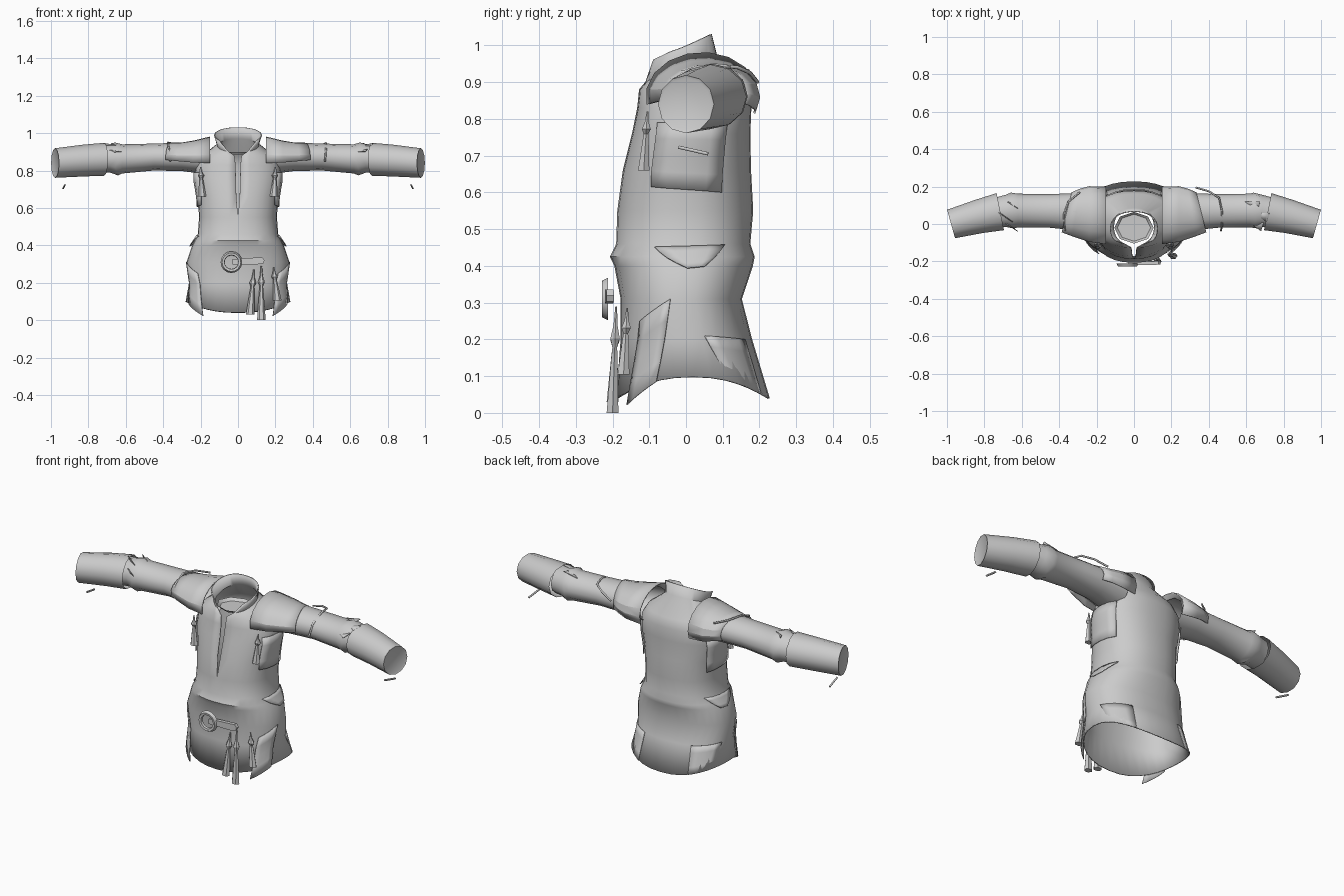
import bpy, bmesh, math, random
from mathutils import Vector

random.seed(4)
cube = bpy.data.objects.get("Cube")
if cube:
    bpy.data.objects.remove(cube)

cloth = bpy.data.materials.new("grey cloth")
cloth.use_nodes = True
GREY = (0.6, 0.6, 0.6, 1)
cloth.diffuse_color = GREY
cloth.node_tree.nodes["Principled BSDF"].inputs["Base Color"].default_value = GREY


def finish(name, bm, thick=0, angle=40):
    bmesh.ops.remove_doubles(bm, verts=bm.verts, dist=0.0005)
    bmesh.ops.recalc_face_normals(bm, faces=bm.faces)
    me = bpy.data.meshes.new(name)
    bm.to_mesh(me)
    bm.free()
    ob = bpy.data.objects.new(name, me)
    bpy.context.collection.objects.link(ob)
    me.materials.append(cloth)
    if thick:
        mod = ob.modifiers.new("thickness", 'SOLIDIFY')
        mod.thickness = thick
    bpy.ops.object.select_all(action='DESELECT')
    ob.select_set(True)
    bpy.context.view_layer.objects.active = ob
    bpy.ops.object.shade_smooth_by_angle(angle=math.radians(angle))


def loft(name, rows, closed=True, caps=(False, False), thick=0, angle=40):
    """Skin a list of point rows."""
    bm = bmesh.new()
    grid = [[bm.verts.new(p) for p in row] for row in rows]
    n = len(grid[0])
    for r0, r1 in zip(grid, grid[1:]):
        for i in range(n if closed else n - 1):
            j = (i + 1) % n
            bm.faces.new((r0[i], r0[j], r1[j], r1[i]))
    for flag, row in zip(caps, (grid[0], grid[-1])):
        if flag:
            bm.faces.new(row)
    finish(name, bm, thick, angle)


# Body outline: z, half width, front y, back y, collar tilt, side lift, neck gap
BODY = [
    (0.04, 0.28, -0.19, 0.228, 0.0, 0.058, 0),
    (0.20, 0.262, -0.178, 0.18, 0, 0, 0),
    (0.31, 0.275, -0.178, 0.152, 0, 0, 0),
    (0.40, 0.245, -0.195, 0.182, 0, 0, 0),
    (0.425, 0.232, -0.207, 0.187, 0, 0, 0),
    (0.46, 0.215, -0.19, 0.175, 0, 0, 0),
    (0.55, 0.208, -0.187, 0.183, 0, 0, 0),
    (0.66, 0.215, -0.172, 0.177, 0, 0, 0.006),
    (0.76, 0.232, -0.147, 0.175, 0, 0, 0.008),
    (0.83, 0.225, -0.133, 0.178, 0, 0, 0.009),
    (0.88, 0.195, -0.128, 0.162, 0, 0, 0.014),
    (0.935, 0.112, -0.118, 0.085, 0.037, 0, 0.045),
    (0.988, 0.128, -0.122, 0.07, 0.043, 0, 0.1),
]


def body_values(z):
    for a, b in zip(BODY, BODY[1:]):
        if z <= b[0]:
            t = (z - a[0]) / (b[0] - a[0])
            return [u + (v - u) * t for u, v in zip(a, b)]
    return BODY[-1]


def body_point(a, z, off=0.0):
    """Angle runs from the front, towards +x."""
    _, w, yf, yb, tilt, lift, _ = body_values(z)
    s, c = math.sin(a), math.cos(a)
    x = (w + off) * math.copysign(abs(s) ** 0.88, s)
    d = (yb - yf) / 2 + off
    y = (yf + yb) / 2 - d * math.copysign(abs(c) ** 0.88, c)
    return Vector((x, y, z - tilt * c + lift * s * s))


# Tunic body, open at the bottom, with the neck slit at the front
rows = []
for row in BODY:
    gap = math.asin(row[6] / row[1])
    rows.append([body_point(gap + (math.tau - 2 * gap) * i / 32, row[0]) for i in range(33)])
loft("tunic_body", rows, closed=False, thick=0.006)

# Inner floor of the neck opening
loft("neck_floor", [[(r * 0.105 * math.sin(i * math.tau / 8), -0.02 - r * 0.085 * math.cos(i * math.tau / 8), z)
                     for i in range(8)] for r, z in ((1, 0.90), (0.85, 0.885))], caps=(False, True))


def patch(name, corners, off, flare=0.0, steps=4):
    """Plate hugging the body: corners are lower a, lower b, upper b, upper a."""
    (a0, z0), (a1, z1), (a2, z2), (a3, z3) = corners
    grid = []
    for j in range(steps + 1):
        v = j / steps
        line = []
        for i in range(steps + 1):
            u = i / steps
            a = (a0 + (a1 - a0) * u) * (1 - v) + (a3 + (a2 - a3) * u) * v
            z = (z0 + (z1 - z0) * u) * (1 - v) + (z3 + (z2 - z3) * u) * v
            p = body_point(math.radians(a), max(z, 0.04), off + flare * (1 - v))
            p.z = z
            line.append(p)
        grid.append(line)
    loft(name, grid, closed=False, thick=0.004)


def ring(x, yc, zc, ry, rz, skew=0.0, n=12, a0=0.0, a1=math.tau, wild=0.0):
    """Ring across a sleeve, leaning by skew."""
    full = abs(a1 - a0 - math.tau) < 0.01
    pts = []
    for i in range(n if full else n + 1):
        a = a0 + (a1 - a0) * i / n
        y, z = ry * math.cos(a), rz * math.sin(a)
        pts.append(Vector((x + skew * y + random.uniform(-wild, wild), yc + y, zc + z)))
    return pts


def flip(rows, s):
    return [[Vector((p.x * s, p.y, p.z)) for p in r] for r in rows]


def tassel(name, x, y, top, bottom, r=0.02, lean=0.0):
    h = top - bottom
    rows = []
    for t, k in ((0, 0.15), (0.18, 0.35), (0.3, 0.8), (0.38, 0.4), (0.5, 0.55), (1, 1)):
        rows.append([(x + lean * t + r * k * math.cos(i * math.tau / 6),
                      y - 0.01 * t + r * k * 0.8 * math.sin(i * math.tau / 6), top - h * t)
                     for i in range(6)])
    loft(name, rows, caps=(True, True), angle=25)


def strap(name, points, radius=0.006):
    cu = bpy.data.curves.new(name, 'CURVE')
    cu.dimensions = '3D'
    cu.bevel_depth = radius
    cu.bevel_resolution = 1
    sp = cu.splines.new('POLY')
    sp.points.add(len(points) - 1)
    for q, p in zip(sp.points, points):
        q.co = (*p, 1)
    cu.use_fill_caps = True
    cu.materials.append(cloth)
    bpy.context.collection.objects.link(bpy.data.objects.new(name, cu))


for side, s in (("left", 1), ("right", -1)):
    # Upper sleeve, bunched at the elbow
    rows = [ring(0.17, 0.05, 0.87, 0.115, 0.09), ring(0.30, 0.065, 0.873, 0.1, 0.076),
            ring(0.45, 0.07, 0.872, 0.09, 0.072), ring(0.62, 0.072, 0.862, 0.09, 0.078),
            ring(0.65, 0.072, 0.862, 0.096, 0.088, wild=0.012),
            ring(0.685, 0.07, 0.865, 0.086, 0.076), ring(0.74, 0.06, 0.862, 0.082, 0.074)]
    loft(side + "_upper_sleeve", flip(rows, s))
    # Cuff sleeve, closed at the wrist
    rows = [ring(0.715, 0.066, 0.86, 0.099, 0.088, 0.2),
            ring(0.83, 0.04, 0.853, 0.088, 0.085, 0.25),
            ring(0.978, 0.0, 0.84, 0.076, 0.079, 0.28),
            ring(0.974, 0.0, 0.84, 0.068, 0.071, 0.28)]
    loft(side + "_cuff_sleeve", flip(rows, s), caps=(False, True))
    # Shoulder cap, open underneath
    arc = dict(a0=math.radians(-22), a1=math.radians(190), n=10)
    rows = [ring(0.15, 0.045, 0.86, 0.155, 0.122, **arc),
            ring(0.24, 0.052, 0.86, 0.15, 0.1, **arc),
            ring(0.31, 0.06, 0.865, 0.128, 0.084, -0.15, **arc),
            ring(0.36, 0.062, 0.87, 0.108, 0.079, -0.25, **arc)]
    loft(side + "_shoulder_cap", flip(rows, s), closed=False, thick=0.006, angle=25)
    # Elbow frill points
    for k, (a, x) in enumerate(((70, 0.63), (110, 0.68), (150, 0.65))):
        b = math.radians(a)
        p = Vector((s * x, 0.07 + 0.09 * math.cos(b), 0.86 + 0.08 * math.sin(b)))
        bm = bmesh.new()
        bm.faces.new([bm.verts.new(p + Vector(d)) for d in
                      ((-0.04, 0.02, -0.004), (0.03, -0.03, 0.0), (0.045 * s, 0.02, 0.012))])
        finish(f"{side}_elbow_frill_{k}", bm, 0.004)
    # Hip, underarm and skirt panels
    patch(side + "_skirt_front_panel", [(s * 37, 0.022), (s * 66, 0.085), (s * 82, 0.31), (s * 50, 0.25)], 0.006, 0.006)
    patch(side + "_skirt_back_panel", [(s * 118, 0.09), (s * 150, 0.055), (s * 150, 0.2), (s * 104, 0.21)], 0.004, 0.002)
    patch(side + "_underarm_panel", [(s * 62, 0.615), (s * 118, 0.60), (s * 122, 0.79), (s * 58, 0.79)], 0.009)
    patch(side + "_hip_fold", [(s * 92, 0.395), (s * 104, 0.40), (s * 124, 0.458), (s * 69, 0.452)], 0.006, 0.008)
    # Chest tassel and loose wrist stick
    tassel(side + "_chest_tassel", s * 0.2, -0.105, 0.82, 0.66, 0.022, s * -0.008)
    strap(side + "_wrist_stick", [(s * 0.925, -0.02, 0.723), (s * 0.935, 0.06, 0.705)], 0.005)

# Arm straps
loop = [(0.33, 0.195, 0.90), (0.40, 0.175, 0.925), (0.455, 0.14, 0.94), (0.47, 0.07, 0.947),
        (0.47, -0.01, 0.91), (0.465, -0.035, 0.85)]
strap("left_arm_strap", loop, 0.005)
strap("right_arm_strap", [(-0.29, 0.17, 0.93), (-0.35, 0.12, 0.945), (-0.375, 0.05, 0.95),
                          (-0.37, -0.03, 0.92), (-0.36, -0.05, 0.85)], 0.005)

# Front tassels
for k, (x, top, low, lean) in enumerate(((0.085, 0.27, 0.03, -0.02), (0.125, 0.29, 0.0, 0.0), (0.19, 0.285, 0.105, 0.02))):
    tassel(f"front_tassel_{k}", x, -0.19 + max(0, x - 0.13) * 0.5, top, low, 0.023, lean)

# Belt buckle ring and tongue
rows = []
for i in range(16):
    a = i * math.tau / 16
    rows.append([(-0.035 + r * math.cos(a), y, 0.31 + r * math.sin(a))
                 for r, y in ((0.058, -0.212), (0.05, -0.228), (0.038, -0.226), (0.036, -0.212))])
loft("buckle_ring", rows + [rows[0]], angle=30)
outline = [(-0.03, 0.298), (0.10, 0.298), (0.135, 0.303), (0.142, 0.32), (0.13, 0.336), (0.10, 0.335), (-0.03, 0.326)]
loft("buckle_tongue", [[(x, y + abs(x - 0.05) * 0.1, z) for x, z in outline] for y in (-0.225, -0.205)],
     caps=(True, True), angle=30)
